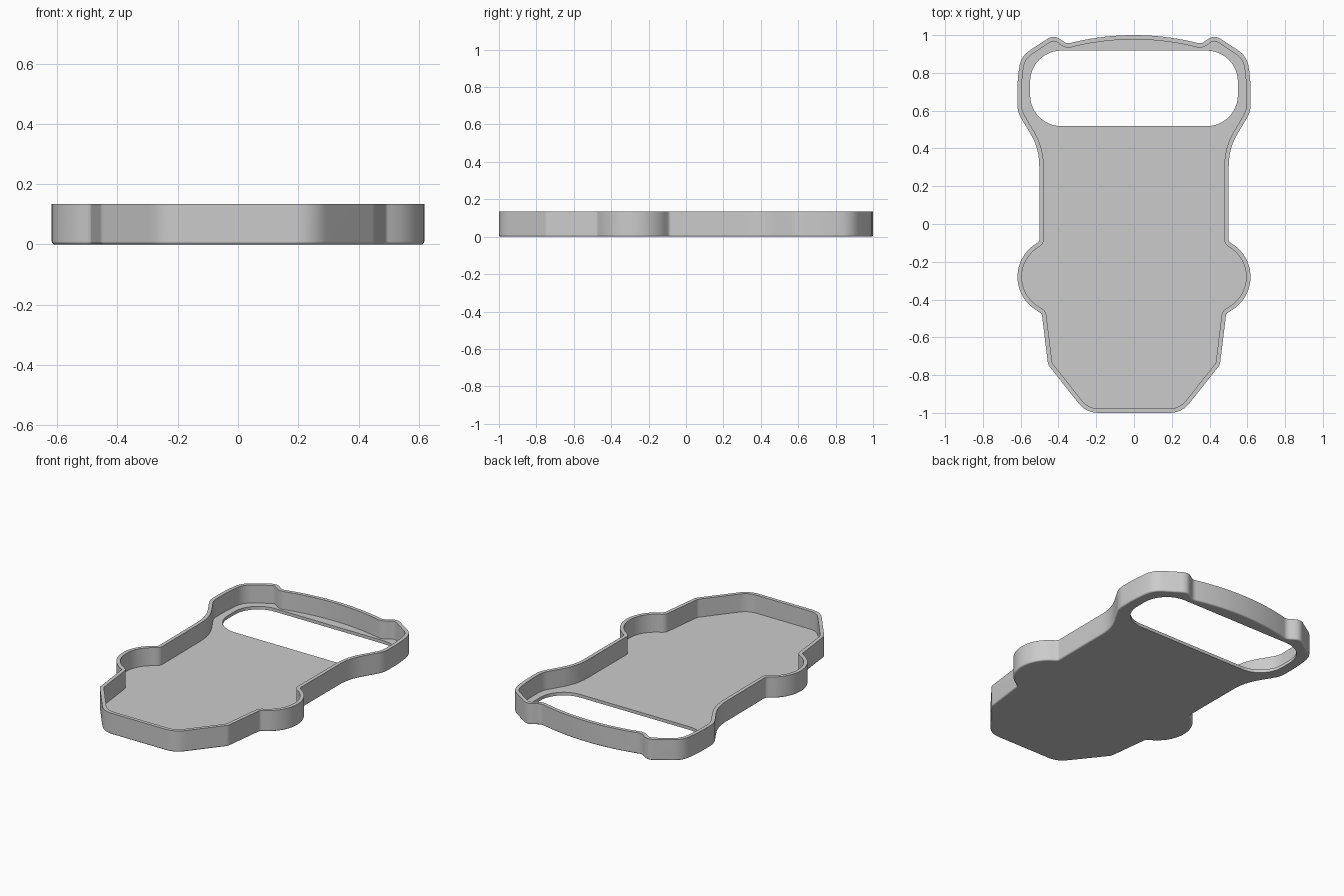
import bpy
import bmesh
from math import sin, cos, radians
from mathutils import Vector

HEIGHT, FLOOR, WALL, ROUNDING = 0.135, 0.02, 0.023, 0.01

cube = bpy.data.objects.get("Cube")
if cube:
    bpy.data.objects.remove(cube, do_unlink=True)


def arc(cx, cy, r, start, end, steps):
    """Points along a circular arc, angles in degrees."""
    angles = [radians(start + (end - start) * i / steps) for i in range(steps + 1)]
    return [Vector((cx + r * cos(a), cy + r * sin(a))) for a in angles]


def soften(before, corners, after, steps=6):
    """Round each (x, y, reach) corner of an open path."""
    pts = [Vector(c[:2]) for c in corners]
    chain = [before] + pts + [after]
    path = []
    for i, corner in enumerate(corners):
        p = pts[i]
        to_prev, to_next = chain[i] - p, chain[i + 2] - p
        # Never reach past the middle of a neighbouring edge
        reach = min(corner[2], to_prev.length * 0.48, to_next.length * 0.48)
        a = p + to_prev.normalized() * reach
        b = p + to_next.normalized() * reach
        for k in range(steps + 1):
            t = k / steps
            path.append(a * (1 - t) ** 2 + p * (2 * t * (1 - t)) + b * t * t)
    return path


def inset(loop, distance):
    """Offset a clockwise loop inwards with mitred corners."""
    result = []
    for i, p in enumerate(loop):
        d1 = (p - loop[i - 1]).normalized()
        d2 = (loop[(i + 1) % len(loop)] - p).normalized()
        n1, n2 = Vector((d1.y, -d1.x)), Vector((d2.y, -d2.x))
        result.append(p + (n1 + n2) * (distance / (1 + n1.dot(n2))))
    return result


# Half outline: bowed top edge, shoulder, side bulge, tapered end
top_edge = arc(0, -0.38, 1.38, 90, 77, 8)
bulge = arc(0.411, -0.28, 0.206, 60, -60, 20)
bottom_mid = Vector((0, -1))
shoulder = [(0.355, 0.953, 0.03), (0.425, 1.002, 0.04), (0.6, 0.888, 0.06),
            (0.618, 0.75, 0.06), (0.618, 0.595, 0.04), (0.502, 0.4, 0.09),
            (0.5, -0.088, 0.012)]
taper = [(0.488, -0.475, 0.012), (0.455, -0.745, 0.015), (0.253, -1, 0.065)]
half = (top_edge + soften(top_edge[-1], shoulder, bulge[0]) + bulge
        + soften(bulge[-1], taper, bottom_mid) + [bottom_mid])
outline = half + [Vector((-p.x, p.y)) for p in reversed(half[1:-1])]

# Rounded slot
slot = []
for sx, sy, start in ((1, 1, 90), (1, -1, 0), (-1, -1, -90), (-1, 1, 180)):
    slot += arc(sx * 0.385, 0.718 + sy * 0.035, 0.165, start, start - 90, 12)

bm = bmesh.new()


def ring(loop, z):
    verts = [bm.verts.new((p.x, p.y, z)) for p in loop]
    for i, v in enumerate(verts):
        bm.edges.new((verts[i - 1], v))
    return verts


def bridge(a, b):
    for i in range(len(a)):
        bm.faces.new((a[i - 1], a[i], b[i], b[i - 1]))


def fill_between(outer, hole):
    edges = [bm.edges.get((r[i - 1], r[i])) for r in (outer, hole) for i in range(len(r))]
    bmesh.ops.triangle_fill(bm, use_beauty=True, use_dissolve=False,
                            normal=(0, 0, 1), edges=edges)


# Wall rings from the rounded underside, over the rim, down to the floor
inner = inset(outline, WALL)
rings = []
for angle in (0, 22.5, 45, 67.5, 90):
    a = radians(angle)
    rings.append(ring(inset(outline, ROUNDING * (1 - sin(a))), ROUNDING * (1 - cos(a))))
rings += [ring(outline, HEIGHT), ring(inner, HEIGHT), ring(inner, FLOOR)]
slot_low, slot_high = ring(slot, 0), ring(slot, FLOOR)
for lower, upper in zip(rings, rings[1:]):
    bridge(lower, upper)
bridge(slot_low, slot_high)

# Floor and underside, both pierced by the slot
fill_between(rings[0], slot_low)
fill_between(rings[-1], slot_high)
bmesh.ops.recalc_face_normals(bm, faces=bm.faces)

mesh = bpy.data.meshes.new("tray")
bm.to_mesh(mesh)
bm.free()
tray = bpy.data.objects.new("tray", mesh)
bpy.context.collection.objects.link(tray)

# Plain grey material
grey = bpy.data.materials.new("light grey")
grey.use_nodes = True
colour = (0.6, 0.6, 0.6, 1)
grey.diffuse_color = colour
for node in grey.node_tree.nodes:
    if node.type == "BSDF_PRINCIPLED":
        node.inputs["Base Color"].default_value = colour
mesh.materials.append(grey)

# Smooth walls with crisp rims and flat floor shading
bpy.ops.object.select_all(action="DESELECT")
tray.select_set(True)
bpy.context.view_layer.objects.active = tray
bpy.ops.object.shade_smooth_by_angle(angle=radians(30))
weighted = tray.modifiers.new("flat_floor_shading", "WEIGHTED_NORMAL")
weighted.keep_sharp = True
